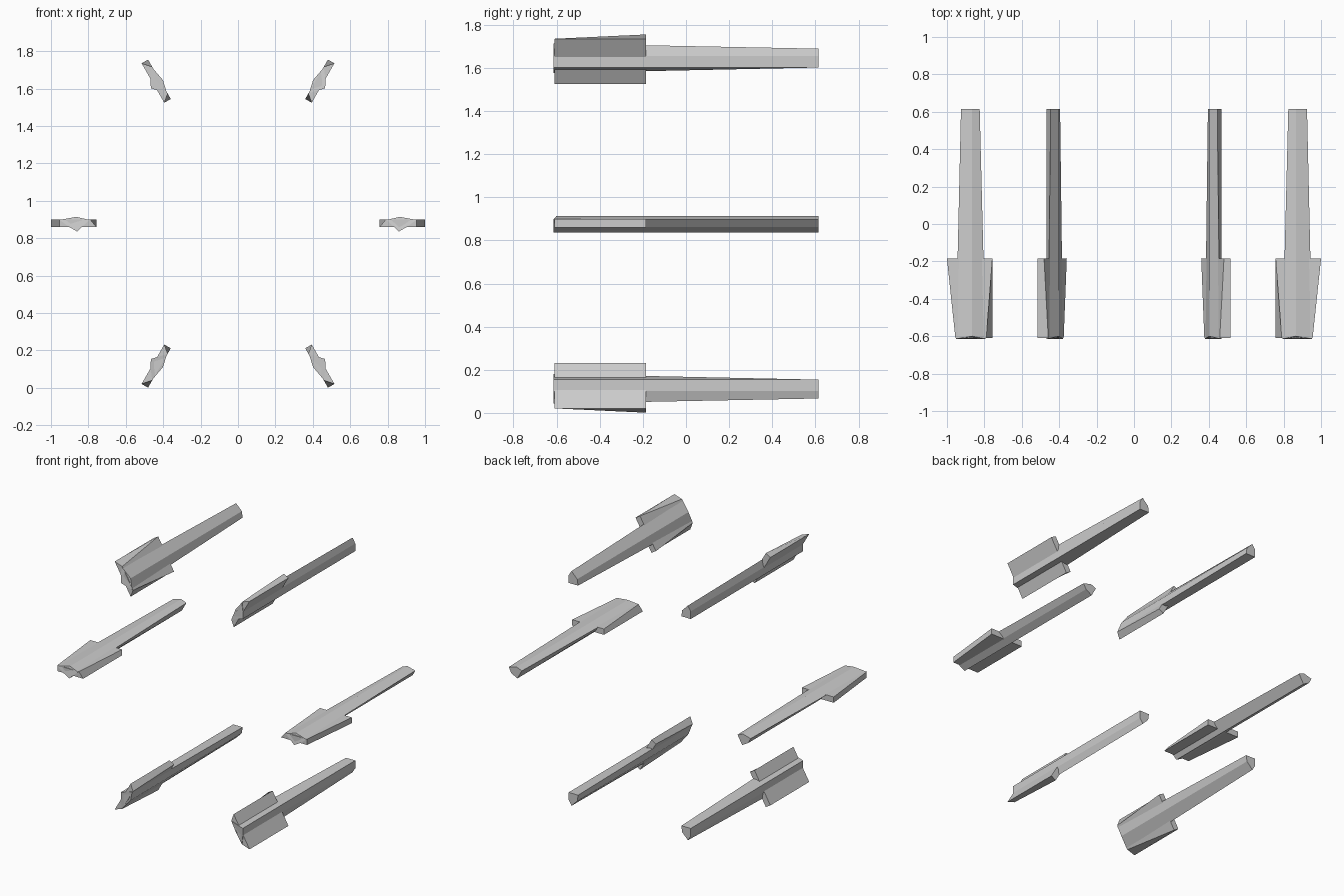
import bpy, bmesh, math

if "Cube" in bpy.data.objects:
    bpy.data.objects.remove(bpy.data.objects["Cube"])

CZ = 0.878                      # height of the ring centre
Y0, YW, Y1 = -0.61, -0.185, 0.615


def loft(bm, sections):
    """Closed solid through rings of (r, y, t) points."""
    rings = [[bm.verts.new(p) for p in s] for s in sections]
    n = len(rings[0])
    for a, b in zip(rings, rings[1:]):
        for i in range(n):
            j = (i + 1) % n
            bm.faces.new((a[i], a[j], b[j], b[i]))
    bm.faces.new(rings[0][::-1])
    bm.faces.new(rings[-1])


def shaft_section(y, inner, outer, ridge_y):
    # five-sided: ridge, inner edge, keel, lower outer edge, outer edge
    return [(0.865, ridge_y, 0.036), (inner, y, 0.02), (0.86, y, -0.042),
            (0.906, y, -0.016), (outer, y, 0.02)]


def plate_section(y, top_in, top_out, bottom_out):
    return [(top_in, y, 0.022), (0.757, y, -0.018),
            (bottom_out, y, -0.018), (top_out, y, 0.022)]


def make_blade(name, angle, mx, mz, front_out):
    bm = bmesh.new()
    # long tapering shaft
    loft(bm, [shaft_section(Y0 - 0.004, 0.794, 0.953, Y0 + 0.01),
              shaft_section(Y1, 0.825, 0.925, Y1)])
    # side plate, chamfered towards the front
    loft(bm, [plate_section(Y0, 0.79, 0.955, front_out),
              plate_section(YW, 0.757, 1.0, 1.0)])
    # place on the ring, mirrored as needed
    c, s = math.cos(angle), math.sin(angle)
    for v in bm.verts:
        r, y, t = v.co
        v.co = (mx * (r * c - t * s), y, CZ + mz * (r * s + t * c))
    bmesh.ops.recalc_face_normals(bm, faces=bm.faces)
    me = bpy.data.meshes.new(name)
    bm.to_mesh(me)
    bm.free()
    bpy.context.collection.objects.link(bpy.data.objects.new(name, me))


for side, mx in (("right", 1), ("left", -1)):
    make_blade("middle_blade_" + side, 0, mx, 1, 0.955)
    make_blade("upper_blade_" + side, math.radians(60), mx, 1, 1.0)
    make_blade("lower_blade_" + side, math.radians(60), mx, -1, 1.0)
